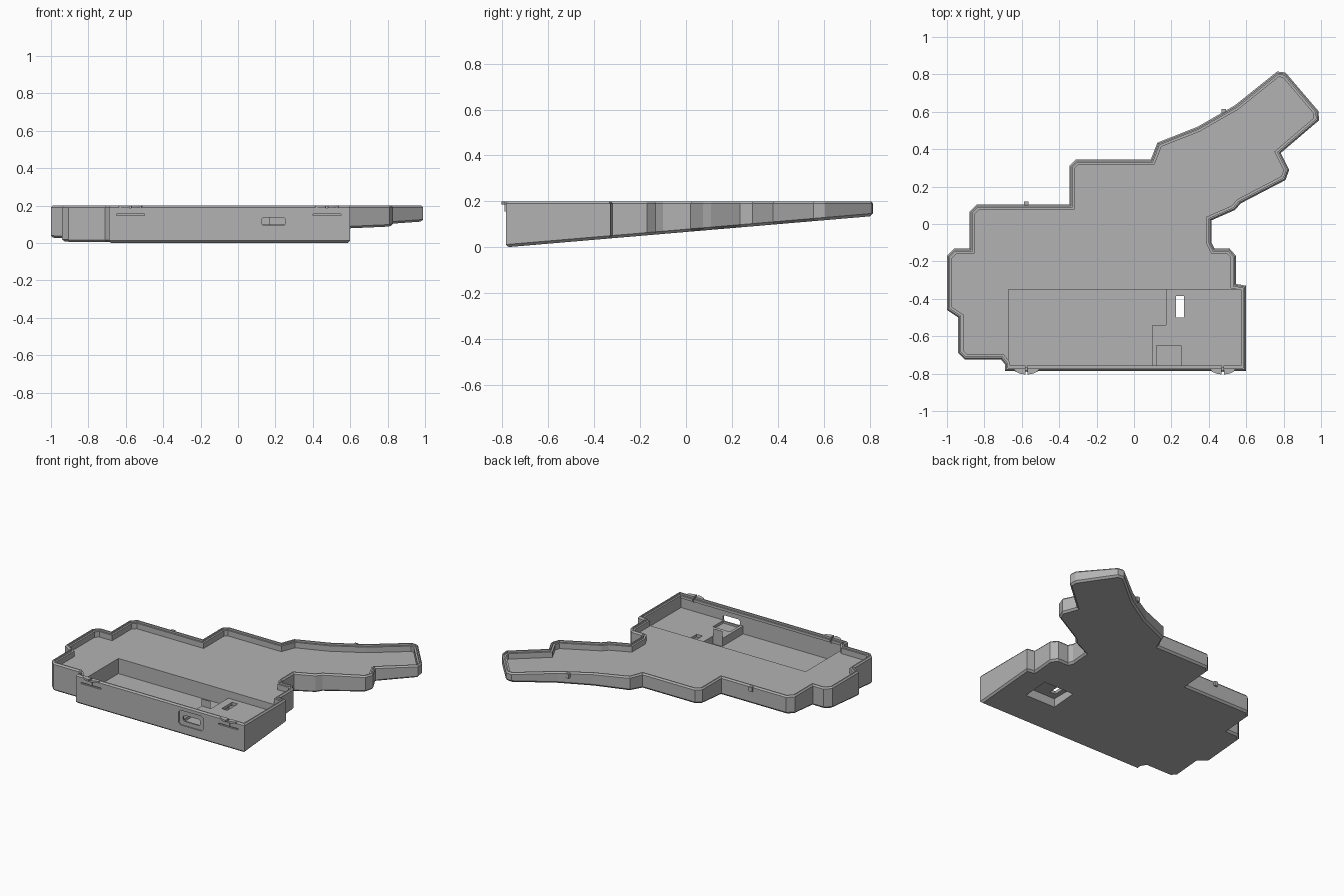
import bpy, bmesh
from mathutils import Vector

cube = bpy.data.objects.get("Cube")
if cube:
    bpy.data.objects.remove(cube, do_unlink=True)

grey = bpy.data.materials.new("warm_free_grey")
grey.name = "plain_grey"
grey.use_nodes = True
colour = (0.45, 0.45, 0.45, 1)
grey.diffuse_color = colour
grey.node_tree.nodes["Principled BSDF"].inputs["Base Color"].default_value = colour

TOP, FLOOR = 0.2, 0.15
FRONT = -0.785

# Tray outline, counter-clockwise from the front left corner
OUTLINE = [Vector(p) for p in (
    (-.69, FRONT), (.6, FRONT), (.6, -.33), (.545, -.32), (.545, -.17), (.51, -.13),
    (.43, -.13), (.415, -.1), (.415, .02), (.54, .075), (.57, .11), (.81, .235),
    (.83, .29), (.785, .38), (.99, .555), (.985, .605), (.81, .81), (.765, .815),
    (.54, .635), (.34, .52), (.125, .435), (.09, .345), (-.31, .345), (-.345, .31),
    (-.345, .105), (-.84, .105), (-.88, .065), (-.88, -.13), (-.96, -.13), (-1, -.17),
    (-1, -.46), (-.94, -.5), (-.94, -.69), (-.905, -.725), (-.71, -.725), (-.69, -.75))]


def underside(y):
    return 0.0 + (y - FRONT) * 0.085


def inset(points, d):
    """Offset a closed outline inwards with mitred corners."""
    result = []
    for i, p in enumerate(points):
        a = (p - points[i - 1]).normalized()
        b = (points[(i + 1) % len(points)] - p).normalized()
        na, nb = Vector((-a.y, a.x)), Vector((-b.y, b.x))
        result.append(p + (na + nb) * d / (1 + na.dot(nb)))
    return result


def finish(name, bm):
    bmesh.ops.recalc_face_normals(bm, faces=bm.faces)
    mesh = bpy.data.meshes.new(name)
    bm.to_mesh(mesh)
    bm.free()
    mesh.materials.append(grey)
    ob = bpy.data.objects.new(name, mesh)
    bpy.context.collection.objects.link(ob)
    return ob


def loft(name, rings):
    """Closed solid through rings of equal point count."""
    bm = bmesh.new()
    rows = [[bm.verts.new(co) for co in ring] for ring in rings]
    n = len(rows[0])
    for low, high in zip(rows, rows[1:]):
        for i in range(n):
            j = (i + 1) % n
            bm.faces.new((low[i], low[j], high[j], high[i]))
    bm.faces.new(rows[0][::-1])
    bm.faces.new(rows[-1])
    return finish(name, bm)


def prism(name, points, z0, z1):
    return loft(name, [[(x, y, z) for x, y in points] for z in (z0, z1)])


def box(name, x0, x1, y0, y1, z0, z1):
    return prism(name, [(x0, y0), (x1, y0), (x1, y1), (x0, y1)], z0, z1)


def cut(target, cutter):
    cutter.hide_render = True
    mod = target.modifiers.new("cut", 'BOOLEAN')
    mod.operation = 'DIFFERENCE'
    mod.solver = 'EXACT'
    mod.object = cutter
    bpy.context.view_layer.objects.active = target
    bpy.ops.object.modifier_apply(modifier=mod.name)
    bpy.data.objects.remove(cutter, do_unlink=True)


def ring(d, height):
    return [(p.x, p.y, height(p.y)) for p in inset(OUTLINE, d)]


# Tray: sloping underside, chamfered wall, stepped rim, level floor
case = loft("case_tray", [
    ring(.012, underside),
    ring(0, lambda y: underside(y) + .012),
    ring(0, lambda y: TOP - .01),
    ring(.008, lambda y: TOP),
    ring(.016, lambda y: TOP),
    ring(.016, lambda y: TOP - .012),
    ring(.028, lambda y: TOP - .012),
    ring(.028, lambda y: FLOOR)])

# Battery bay and the shallower circuit board shelf
cut(case, prism("bay_cutter", [(-.67, -.768), (.1, -.768), (.1, -.54), (.17, -.54),
                               (.17, -.35), (-.67, -.35)], .045, .17))
cut(case, prism("shelf_cutter", [(.099, -.768), (.576, -.768), (.576, -.35), (.169, -.35),
                                 (.169, -.541), (.099, -.541)], .1, .17))
cut(case, box("connector_cutter", .12, .25, -.766, -.65, .08, .14))

# Switch recess in the underside with a slot through it
cut(case, box("recess_cutter", .19, .42, -.55, -.37, -.1, .08))
cut(case, box("slot_cutter", .225, .268, -.5, -.385, 0, .16))


def rounded_port(name, x0, x1, z0, z1, r, y0, y1):
    profile = [(x0 + r, z0), (x1 - r, z0), (x1, z0 + r), (x1, z1 - r),
               (x1 - r, z1), (x0 + r, z1), (x0, z1 - r), (x0, z0 + r)]
    return loft(name, [[(x, y, z) for x, z in profile] for y in (y0, y1)])


# Connector opening in the front wall with its shallow surround
cut(case, rounded_port("surround_cutter", .095, .285, .065, .167, .015, -.82, FRONT + .008))
cut(case, rounded_port("port_cutter", .125, .255, .093, .135, .01, -.82, -.74))

# Flexible latches: slits in the front wall
for x in (-.575, .475):
    cut(case, box("slit_cutter", x - .075, x + .075, -.82, FRONT + .011, .147, .156))
    cut(case, box("split_cutter", x - .004, x + .004, -.82, -.75, .16, .25))

# Thumb tabs on the latches, in two halves
for side, x in (("left", .475), ("right", -.575)):
    for half, s in (("inner", -1), ("outer", 1)):
        arc = [(x + s * .006, FRONT + .01), (x + s * .065, FRONT + .01), (x + s * .06, FRONT - .004),
               (x + s * .035, FRONT - .015), (x + s * .006, FRONT - .02)]
        prism(f"{side}_{half}_thumb_tab", arc, .187, TOP)
    box(f"{side}_latch_stem", x - .012, x + .012, FRONT - .006, FRONT + .005, .157, .187)

# Small snap nubs on the back wall
for name, x, y in (("right_back_nub", -.575, .105), ("left_back_nub", .48, .602)):
    box(name, x - .012, x + .012, y - .008, y + .014, .165, TOP - .005)

for ob in bpy.context.collection.objects:
    if ob.type == 'MESH':
        for poly in ob.data.polygons:
            poly.use_smooth = False
